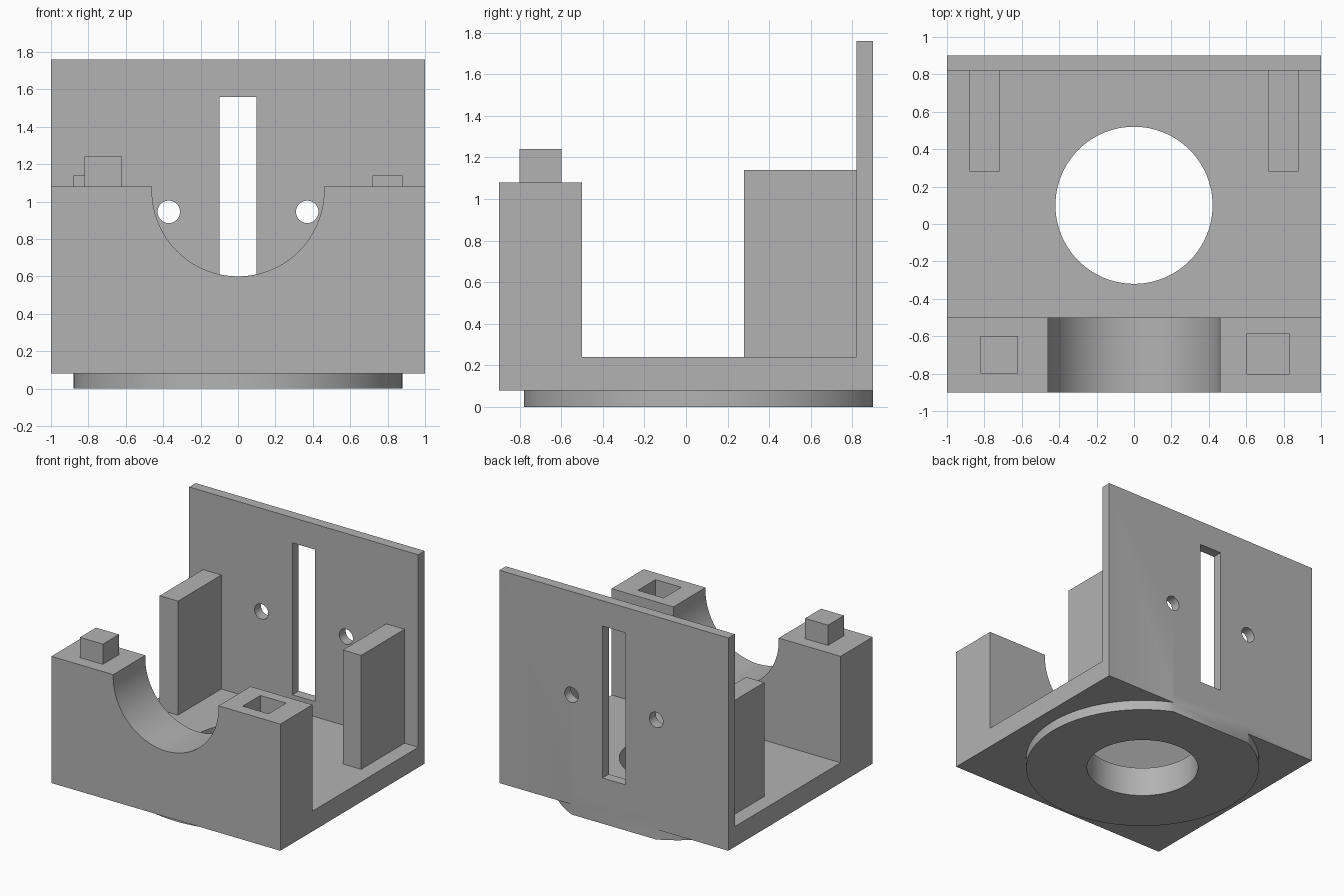
import bpy, bmesh, math
from mathutils import Matrix

cube = bpy.data.objects.get("Cube")
if cube:
    bpy.data.objects.remove(cube, do_unlink=True)

grey = bpy.data.materials.new("plain grey")
grey.use_nodes = True
colour = (0.45, 0.45, 0.45, 1)
grey.diffuse_color = colour
grey.node_tree.nodes["Principled BSDF"].inputs["Base Color"].default_value = colour


def prism(name, points, axis, start, end):
    """Extrude a closed 2D outline along x, y or z."""
    place = {"x": lambda a, b: (start, a, b),
             "y": lambda a, b: (a, start, b),
             "z": lambda a, b: (a, b, start)}[axis]
    bm = bmesh.new()
    face = bm.faces.new([bm.verts.new(place(a, b)) for a, b in points])
    out = bmesh.ops.extrude_face_region(bm, geom=[face])
    shift = [(end - start) * (axis == k) for k in "xyz"]
    bmesh.ops.translate(bm, vec=shift, verts=[g for g in out["geom"] if isinstance(g, bmesh.types.BMVert)])
    bmesh.ops.recalc_face_normals(bm, faces=bm.faces)
    mesh = bpy.data.meshes.new(name)
    bm.to_mesh(mesh)
    bm.free()
    mesh.materials.append(grey)
    obj = bpy.data.objects.new(name, mesh)
    bpy.context.collection.objects.link(obj)
    return obj


def box(name, x, y, z):
    return prism(name, [(x[0], y[0]), (x[1], y[0]), (x[1], y[1]), (x[0], y[1])], "z", *z)


def arc(cx, cy, r, a0, a1, steps):
    angles = [math.radians(a0 + (a1 - a0) * i / steps) for i in range(steps + 1)]
    return [(cx + r * math.cos(a), cy + r * math.sin(a)) for a in angles]


def circle(cx, cy, r, steps=96):
    return arc(cx, cy, r, 0, 360, steps)[:-1]


def combine(target, tool, operation):
    """Apply a boolean and discard the tool."""
    tool.hide_render = True
    mod = target.modifiers.new("cut", "BOOLEAN")
    mod.operation, mod.object, mod.solver = operation, tool, "EXACT"
    bpy.context.view_layer.objects.active = target
    bpy.ops.object.modifier_apply(modifier=mod.name)
    bpy.data.objects.remove(tool, do_unlink=True)


# Body: front block, floor and tall back plate in one side profile
body = prism("bracket_body", [(-0.9, 0.08), (0.9, 0.08), (0.9, 1.76), (0.82, 1.76),
                              (0.82, 0.24), (-0.5, 0.24), (-0.5, 1.08), (-0.9, 1.08)], "x", -1, 1)

# Round foot under the floor, trimmed flush with the back plate
trim = math.degrees(math.asin(0.8 / 0.88))
combine(body, prism("foot", arc(0, 0.1, 0.88, 180 - trim, 360 + trim, 110), "z", 0, 0.16), "UNION")

# Bore through floor and foot
combine(body, prism("bore", circle(0, 0.1, 0.42), "z", -0.1, 0.4), "DIFFERENCE")

# Half-round cradle in the front block
cradle = [(0.46, 1.3), (-0.46, 1.3)] + arc(0, 1.06, 0.46, 180, 360, 64)
combine(body, prism("cradle", cradle, "y", -1, -0.4), "DIFFERENCE")

# Slot and two screw holes in the back plate
combine(body, box("slot", (-0.1, 0.1), (0.7, 1), (0.36, 1.56)), "DIFFERENCE")
for side in (-1, 1):
    combine(body, prism("screw_hole", circle(side * 0.37, 0.945, 0.06, 48), "y", 0.7, 1), "DIFFERENCE")

# Square socket in the left top of the front block
combine(body, box("socket", (0.605, 0.83), (-0.805, -0.585), (0.9, 1.2)), "DIFFERENCE")

bpy.ops.object.select_all(action="DESELECT")
body.select_set(True)
bpy.context.view_layer.objects.active = body
bpy.ops.object.shade_smooth_by_angle(angle=math.radians(30))

# Locating peg on the right, and a pair of support ribs
box("locating_peg", (-0.82, -0.62), (-0.8, -0.6), (1.08, 1.24))
for name, side in (("right_support_rib", -1), ("left_support_rib", 1)):
    box(name, sorted((side * 0.72, side * 0.88)), (0.28, 0.82), (0.24, 1.14))
